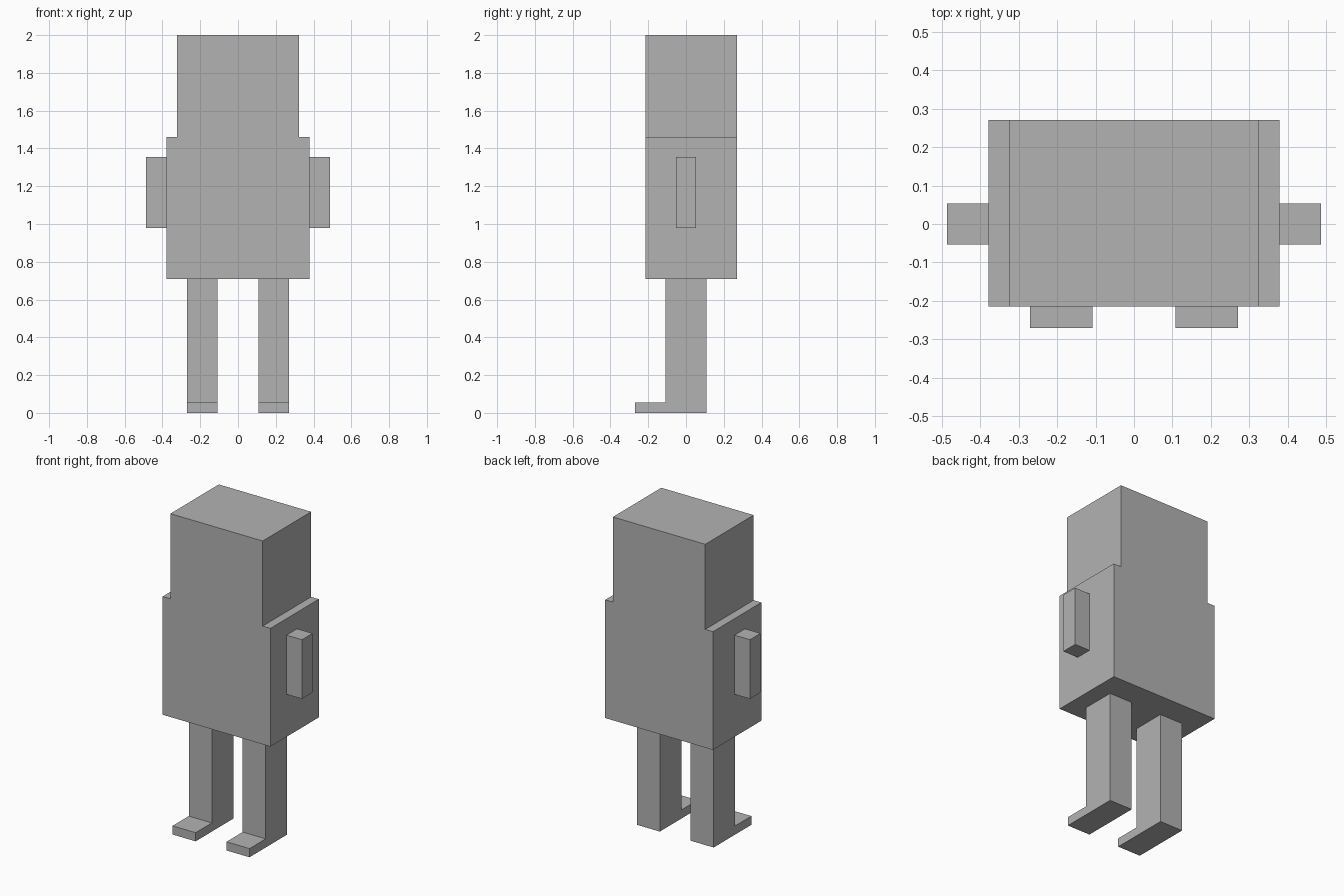
import bpy
import bmesh
from mathutils import Vector

cube = bpy.data.objects.get("Cube")
if cube:
    bpy.data.objects.remove(cube, do_unlink=True)

# One plain grey for the whole figure
grey = bpy.data.materials.new("plain_grey")
grey.use_nodes = True
colour = (0.45, 0.45, 0.45, 1)
grey.diffuse_color = colour
grey.node_tree.nodes["Principled BSDF"].inputs["Base Color"].default_value = colour


def prism(name, profile, x0, x1):
    """Extrude a (y, z) profile along x from x0 to x1."""
    bm = bmesh.new()
    face = bm.faces.new([bm.verts.new((x0, y, z)) for y, z in profile])
    grown = bmesh.ops.extrude_face_region(bm, geom=[face])["geom"]
    verts = [g for g in grown if isinstance(g, bmesh.types.BMVert)]
    bmesh.ops.translate(bm, verts=verts, vec=Vector((x1 - x0, 0, 0)))
    bmesh.ops.recalc_face_normals(bm, faces=bm.faces)
    mesh = bpy.data.meshes.new(name)
    bm.to_mesh(mesh)
    bm.free()
    mesh.materials.append(grey)
    obj = bpy.data.objects.new(name, mesh)
    bpy.context.collection.objects.link(obj)
    return obj


def rect(y0, y1, z0, z1):
    return [(y0, z0), (y1, z0), (y1, z1), (y0, z1)]


FRONT, BACK = -0.215, 0.27
HIP, SHOULDER, TOP = 0.71, 1.46, 2.0

# Torso and head share the same front and back planes
prism("torso", rect(FRONT, BACK, HIP, SHOULDER), -0.378, 0.378)
prism("head", rect(FRONT, BACK, SHOULDER, TOP), -0.324, 0.324)

# Leg with the toe plate in one L-shaped profile
leg = [(-0.27, 0), (0.108, 0), (0.108, HIP), (-0.108, HIP),
       (-0.108, 0.055), (-0.27, 0.055)]
arm = rect(-0.053, 0.053, 0.98, 1.355)

for side, s in (("left", 1), ("right", -1)):
    prism(side + "_leg", leg, s * 0.108, s * 0.27)
    prism(side + "_arm", arm, s * 0.378, s * 0.486)
